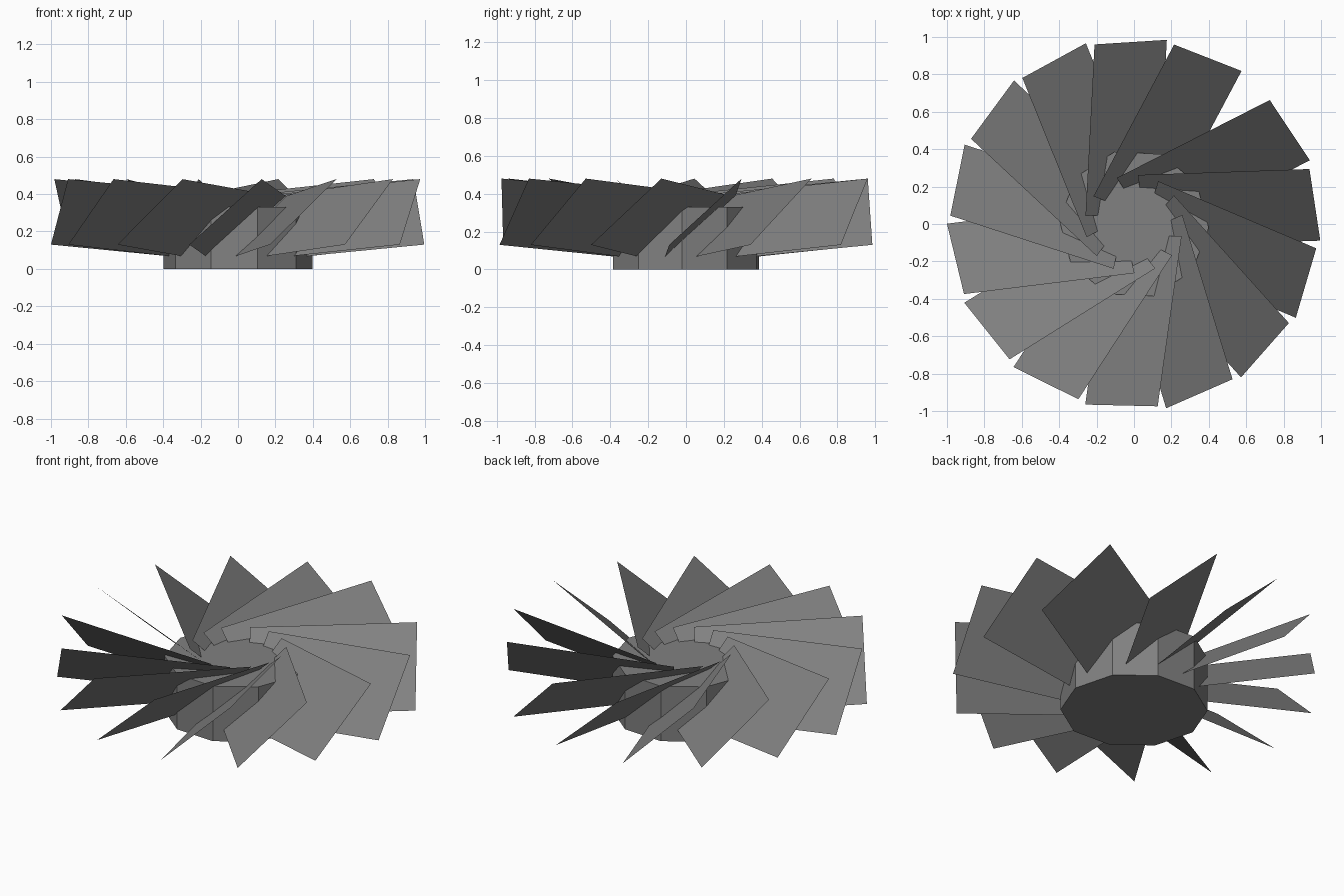
import bpy
import bmesh
from math import radians
from mathutils import Matrix, Vector

cube = bpy.data.objects.get("Cube")
if cube:
    bpy.data.objects.remove(cube, do_unlink=True)

GREY = (0.22, 0.22, 0.22, 1.0)
HUB_SIDES, HUB_RADIUS, HUB_HEIGHT = 10, 0.40, 0.33
BLADES, BLADE_STEP = 14, 25

metal = bpy.data.materials.new("grey_metal")
metal.use_nodes = True
metal.diffuse_color = GREY
metal.node_tree.nodes["Principled BSDF"].inputs["Base Color"].default_value = GREY


def polar(radius, degrees, z):
    return Matrix.Rotation(radians(degrees), 3, "Z") @ Vector((radius, 0, z))


def finish(bm, name):
    mesh = bpy.data.meshes.new(name)
    bm.to_mesh(mesh)
    bm.free()
    mesh.materials.append(metal)
    return mesh


def add(name, mesh):
    obj = bpy.data.objects.new(name, mesh)
    bpy.context.collection.objects.link(obj)
    return obj


# Hub: ten-sided flat-topped drum
bm = bmesh.new()
ring = [bm.verts.new(polar(HUB_RADIUS, 360 / HUB_SIDES * i - 3, 0)) for i in range(HUB_SIDES)]
base = bm.faces.new(ring)
top = bmesh.ops.extrude_face_region(bm, geom=[base], use_keep_orig=True)["geom"]
bmesh.ops.translate(bm, vec=(0, 0, HUB_HEIGHT),
                    verts=[v for v in top if isinstance(v, bmesh.types.BMVert)])
bmesh.ops.recalc_face_normals(bm, faces=bm.faces)
add("hub", finish(bm, "hub"))

# Blade: thin tilted rectangle whose inner end is sunk into the hub
outer_high = polar(0.983, 17.4, 0.48)
outer_low = polar(1.0, -5.1, 0.13)
inner_high = Vector((0.02, 0.262, 0.39))
inner_low = inner_high + outer_low - outer_high
bm = bmesh.new()
bm.faces.new([bm.verts.new(p) for p in (outer_high, inner_high, inner_low, outer_low)])
blade_mesh = finish(bm, "blade")

# Blades fan clockwise round the hub, leaving one wider gap
for i in range(BLADES):
    blade = add(f"blade_{i + 1}", blade_mesh)
    blade.rotation_euler.z = radians(BLADE_STEP * (1 - i))
